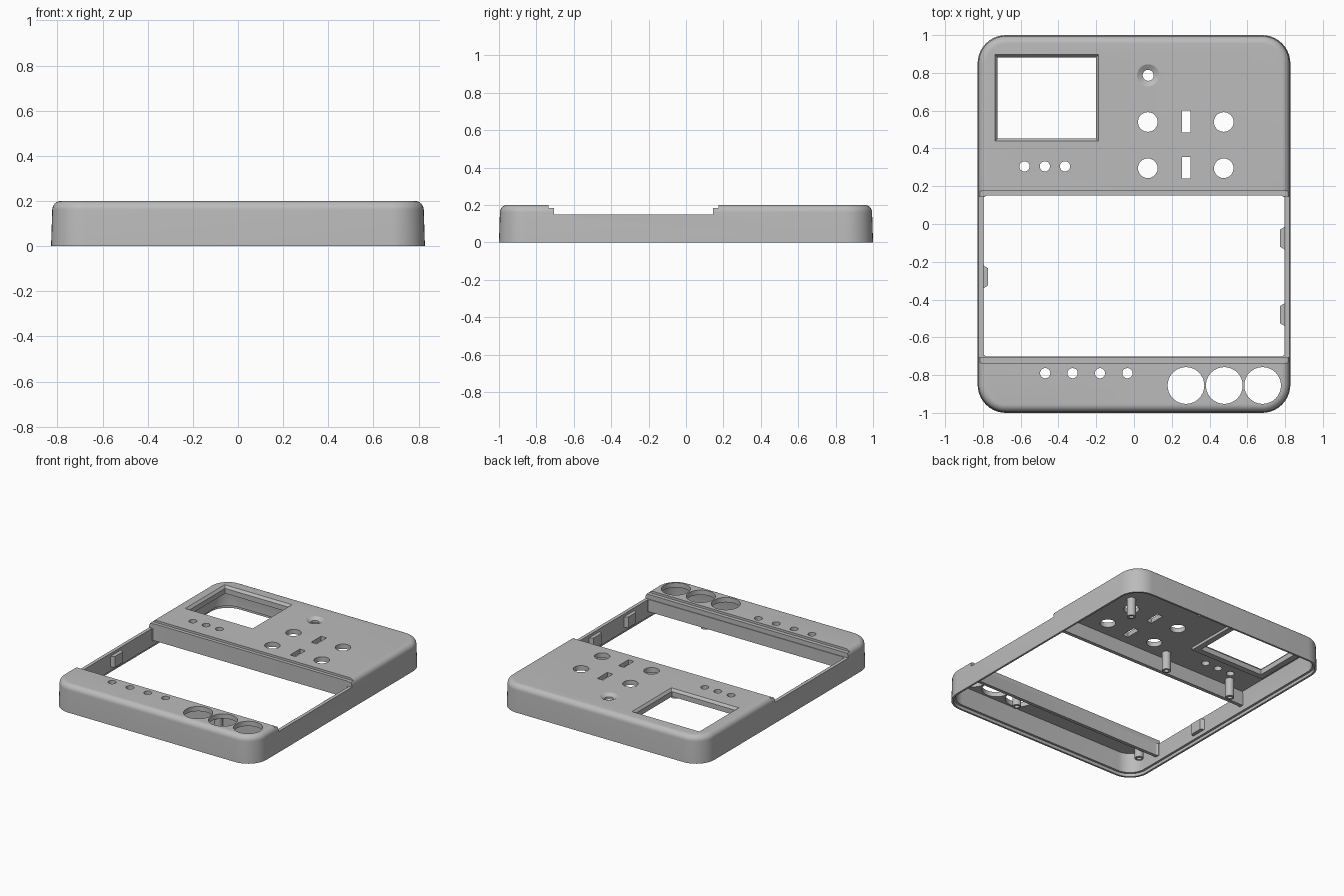
import bpy, bmesh
from math import sin, cos, pi, radians

cube = bpy.data.objects.get("Cube")
if cube:
    bpy.data.objects.remove(cube)

grey = bpy.data.materials.new("plain grey")
grey.use_nodes = True
COLOUR = (0.5, 0.5, 0.5, 1)
grey.diffuse_color = COLOUR
grey.node_tree.nodes["Principled BSDF"].inputs["Base Color"].default_value = COLOUR


def make(name, bm):
    bmesh.ops.recalc_face_normals(bm, faces=bm.faces)
    mesh = bpy.data.meshes.new(name)
    bm.to_mesh(mesh)
    bm.free()
    mesh.materials.append(grey)
    ob = bpy.data.objects.new(name, mesh)
    bpy.context.scene.collection.objects.link(ob)
    return ob


def rounded(x0, x1, y0, y1, r, n=10):
    """Outline of a rounded rectangle."""
    pts = []
    corners = ((x1 - r, y1 - r), (x0 + r, y1 - r), (x0 + r, y0 + r), (x1 - r, y0 + r))
    for q, (cx, cy) in enumerate(corners):
        for i in range(n + 1):
            a = (q + i / n) * pi / 2
            pts.append((cx + r * cos(a), cy + r * sin(a)))
    return pts


def circle(x, y, r, n=40):
    return [(x + r * cos(2 * pi * i / n), y + r * sin(2 * pi * i / n)) for i in range(n)]


def rect(x0, x1, y0, y1):
    return [(x0, y0), (x1, y0), (x1, y1), (x0, y1)]


def loft(bm, rings, closed=False):
    """Skin (outline, height) rings; cap the ends, or join last to first."""
    loops = [[bm.verts.new((x, y, z)) for x, y in pts] for pts, z in rings]
    pairs = list(zip(loops, loops[1:]))
    if closed:
        pairs.append((loops[-1], loops[0]))
    for a, b in pairs:
        for i in range(len(a)):
            j = (i + 1) % len(a)
            bm.faces.new((a[i], a[j], b[j], b[i]))
    if not closed:
        bm.faces.new(loops[0])
        bm.faces.new(loops[-1])


def prism(bm, pts, z0, z1):
    loft(bm, [(pts, z0), (pts, z1)])


def combine(target, bm, operation):
    """Apply a boolean with a temporary solid."""
    tool = make("helper", bm)
    tool.hide_render = True
    mod = target.modifiers.new("bool", "BOOLEAN")
    mod.operation, mod.solver, mod.object = operation, "EXACT", tool
    bpy.context.view_layer.objects.active = target
    bpy.ops.object.modifier_apply(modifier=mod.name)
    bpy.data.objects.remove(tool)


def body(inset):
    return rounded(-0.828 + inset, 0.828 - inset, -1 + inset, 1 - inset, 0.15 - inset)


# Hollow case: rim step, inner wall, ceiling and filleted outside
FILLET = 0.04
rings = [(body(0.034), 0.165), (body(0.03), 0.15), (body(0.03), 0.022),
         (body(0.014), 0.022), (body(0.014), 0), (body(0), 0)]
for i in range(9):
    a = i / 8 * pi / 2
    rings.append((body(0.005 + FILLET * (1 - cos(a))), 0.2 - FILLET + FILLET * sin(a)))
bm = bmesh.new()
loft(bm, rings)
case = make("case_shell", bm)

# Cross walls either side of the large opening, and the window frame underneath
bm = bmesh.new()
for y0, y1 in ((0.143, 0.176), (-0.726, -0.693)):
    prism(bm, rect(-0.812, 0.812, y0, y1), 0.06, 0.18)
prism(bm, rect(-0.765, -0.16, 0.41, 0.925), 0.145, 0.18)
combine(case, bm, "UNION")

# Large opening and the stepped saddle across the whole width
for pts, z0 in ((rounded(-0.797, 0.797, -0.702, 0.15, 0.02, 5), -0.1),
                (rect(-1, 1, -0.707, 0.145), 0.15),
                (rect(-1, 1, -0.735, 0.175), 0.184)):
    bm = bmesh.new()
    prism(bm, pts, z0, 0.4)
    combine(case, bm, "DIFFERENCE")

# Button, lamp, knob and switch holes
bm = bmesh.new()
for x in (0.073, 0.475):
    for y in (0.295, 0.54):
        prism(bm, circle(x, y, 0.052), 0.1, 0.3)
for x in (-0.58, -0.472, -0.365):
    prism(bm, circle(x, 0.305, 0.027), 0.1, 0.3)
for i in range(4):
    prism(bm, circle(-0.47 + 0.145 * i, -0.79, 0.027), 0.1, 0.3)
for i in range(3):
    prism(bm, circle(0.275 + 0.203 * i, -0.855, 0.097, 64), 0.1, 0.3)
for y in (0.24, 0.485):
    prism(bm, rect(0.255, 0.3, y, y + 0.115), 0.1, 0.3)
# Dished hole
loft(bm, [(circle(0.075, 0.787, r), z) for r, z in
          ((0.029, 0.1), (0.029, 0.183), (0.04, 0.189), (0.06, 0.201), (0.06, 0.3))])
# Display window with a bevelled edge
outer, inner = rect(-0.737, -0.187, 0.438, 0.897), rect(-0.722, -0.202, 0.453, 0.882)
loft(bm, [(inner, 0.1), (inner, 0.182), (outer, 0.201), (outer, 0.3)])
combine(case, bm, "DIFFERENCE")

# Clip tabs on the inner side walls
for name, side, y in (("clip_right", -1, -0.28), ("clip_left_back", 1, -0.075),
                      ("clip_left_front", 1, -0.48)):
    bm = bmesh.new()
    prism(bm, [(side * 0.805, y - 0.065), (side * 0.772, y - 0.045),
               (side * 0.772, y + 0.045), (side * 0.805, y + 0.065)], 0.05, 0.13)
    make(name, bm)

# Hollow screw posts below the panels
for i, (x, y) in enumerate(((0.56, 0.64), (-0.08, 0.24), (-0.63, 0.24),
                            (0.377, -0.765), (-0.69, -0.77))):
    bm = bmesh.new()
    loft(bm, [(circle(x, y, r, 24), z) for r, z in
              ((0.03, 0.17), (0.03, 0.03), (0.016, 0.03), (0.016, 0.17))], closed=True)
    make(f"screw_post_{i + 1}", bm)

# Smooth rounded faces, sharp edges kept
for ob in bpy.context.scene.objects:
    ob.select_set(ob.type == "MESH")
bpy.context.view_layer.objects.active = case
bpy.ops.object.shade_smooth_by_angle(angle=radians(30))
